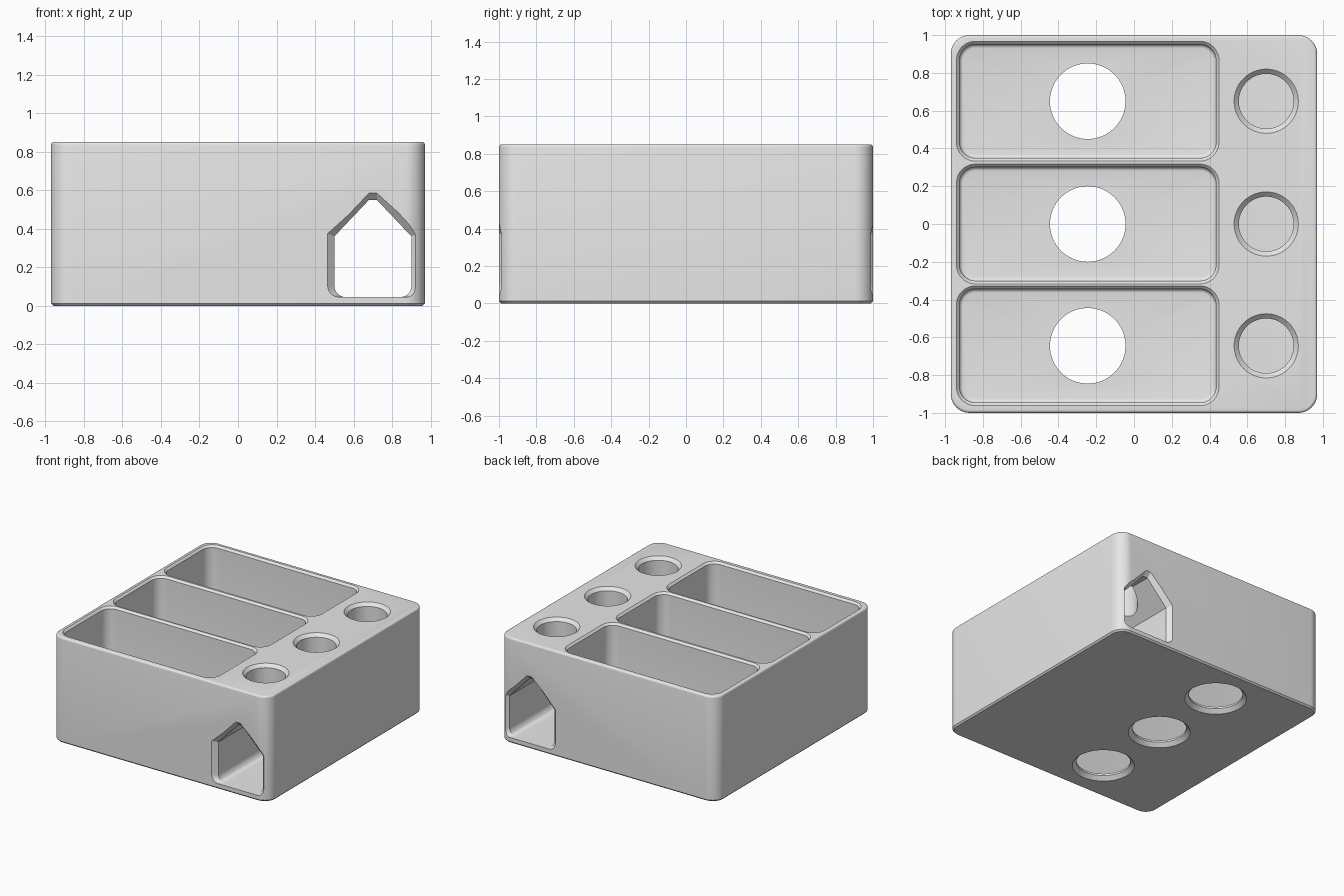
import bpy, bmesh
from math import cos, sin, pi, radians

cube = bpy.data.objects.get("Cube")
if cube:
    bpy.data.objects.remove(cube, do_unlink=True)

grey = bpy.data.materials.new("light_grey")
grey.use_nodes = True
colour = (0.8, 0.8, 0.8, 1)
grey.diffuse_color = colour
grey.node_tree.nodes["Principled BSDF"].inputs["Base Color"].default_value = colour


def loft(name, rings):
    """Closed solid through rings with equal point counts."""
    bm = bmesh.new()
    loops = [[bm.verts.new(p) for p in ring] for ring in rings]
    n = len(loops[0])
    for a, b in zip(loops, loops[1:]):
        for i in range(n):
            j = (i + 1) % n
            bm.faces.new((a[i], a[j], b[j], b[i]))
    bm.faces.new(loops[0][::-1])
    bm.faces.new(loops[-1])
    bmesh.ops.recalc_face_normals(bm, faces=bm.faces[:])
    mesh = bpy.data.meshes.new(name)
    bm.to_mesh(mesh)
    bm.free()
    mesh.materials.append(grey)
    obj = bpy.data.objects.new(name, mesh)
    bpy.context.collection.objects.link(obj)
    return obj


def arc(cx, cy, r, start, end, steps):
    angles = [radians(start + (end - start) * i / steps) for i in range(steps + 1)]
    return [(cx + r * cos(a), cy + r * sin(a)) for a in angles]


def rounded_rect(cx, cy, hx, hy, r, z):
    pts = []
    for k, (sx, sy) in enumerate(((1, 1), (-1, 1), (-1, -1), (1, -1))):
        pts += arc(cx + sx * (hx - r), cy + sy * (hy - r), r, 90 * k, 90 * k + 90, 10)
    return [(x, y, z) for x, y in pts]


def circle(cx, cy, r, z):
    return [(x, y, z) for x, y in arc(cx, cy, r, 0, 360, 64)[:-1]]


def house(offset, y):
    """Gabled doorway outline, widened by offset above its level sill."""
    cx, sill, r = 0.70, 0.045, 0.06
    w = 0.20 + offset
    shoulder, peak, flat = 0.36 + 0.41 * offset, 0.55 + offset, 0.02
    pts = arc(cx - w + r, sill + r, r, 180, 270, 8)
    pts += arc(cx + w - r, sill + r, r, 270, 360, 8)
    pts += [(cx + w, shoulder), (cx + flat, peak), (cx - flat, peak), (cx - w, shoulder)]
    return [(x, y, z) for x, z in pts]


def cut(target, cutter):
    mod = target.modifiers.new("cut", "BOOLEAN")
    mod.operation = "DIFFERENCE"
    mod.solver = "EXACT"
    mod.object = cutter
    bpy.context.view_layer.objects.active = target
    bpy.ops.object.modifier_apply(modifier=mod.name)
    bpy.data.objects.remove(cutter, do_unlink=True)


# Main block: chamfered foot, rounded top edge
top = 0.85
edge = [(0.012, 0), (0, 0.012)]
edge += [(0.015 * (1 - cos(a)), top - 0.015 * (1 - sin(a)))
         for a in (0, pi / 8, pi / 4, 3 * pi / 8, pi / 2)]
tray = loft("organiser_tray", [rounded_rect(0, 0, 0.97 - d, 1 - d, 0.1 - d, z) for d, z in edge])

# Pocket section: filleted floor, straight wall, flared lip
floor, fillet, lip = 0.045, 0.02, 0.016
section = [(lip + fillet * (1 - sin(a)), floor + fillet * (1 - cos(a)))
           for a in (0, pi / 8, pi / 4, 3 * pi / 8, pi / 2)]
section += [(lip, top - lip), (0, top), (-lip, top + lip)]

for y in (-0.645, 0, 0.65):
    # Open compartment
    cut(tray, loft("pocket", [rounded_rect(-0.245, y, 0.695 - d, 0.317 - d, 0.1 - d, z)
                              for d, z in section]))
    # Hole in the compartment floor, countersunk underneath
    cut(tray, loft("floor_hole", [circle(-0.245, y, r, z) for r, z in
                                  ((0.26, -0.03), (0.2, 0.03), (0.2, 0.2))]))

# Gabled tunnel with flared mouths at both ends
cut(tray, loft("tunnel", [house(0.085, -1.05), house(0, -0.965),
                          house(0, 0.965), house(0.085, 1.05)]))

# Round wells dropping into the tunnel
for y in (-0.645, 0, 0.65):
    cut(tray, loft("well", [circle(0.70, y, r, z) for r, z in
                            ((0.145, 0.2), (0.145, top - 0.025), (0.195, top + 0.025))]))

bpy.ops.object.select_all(action="DESELECT")
tray.select_set(True)
bpy.context.view_layer.objects.active = tray
bpy.ops.object.shade_smooth_by_angle(angle=radians(30))
